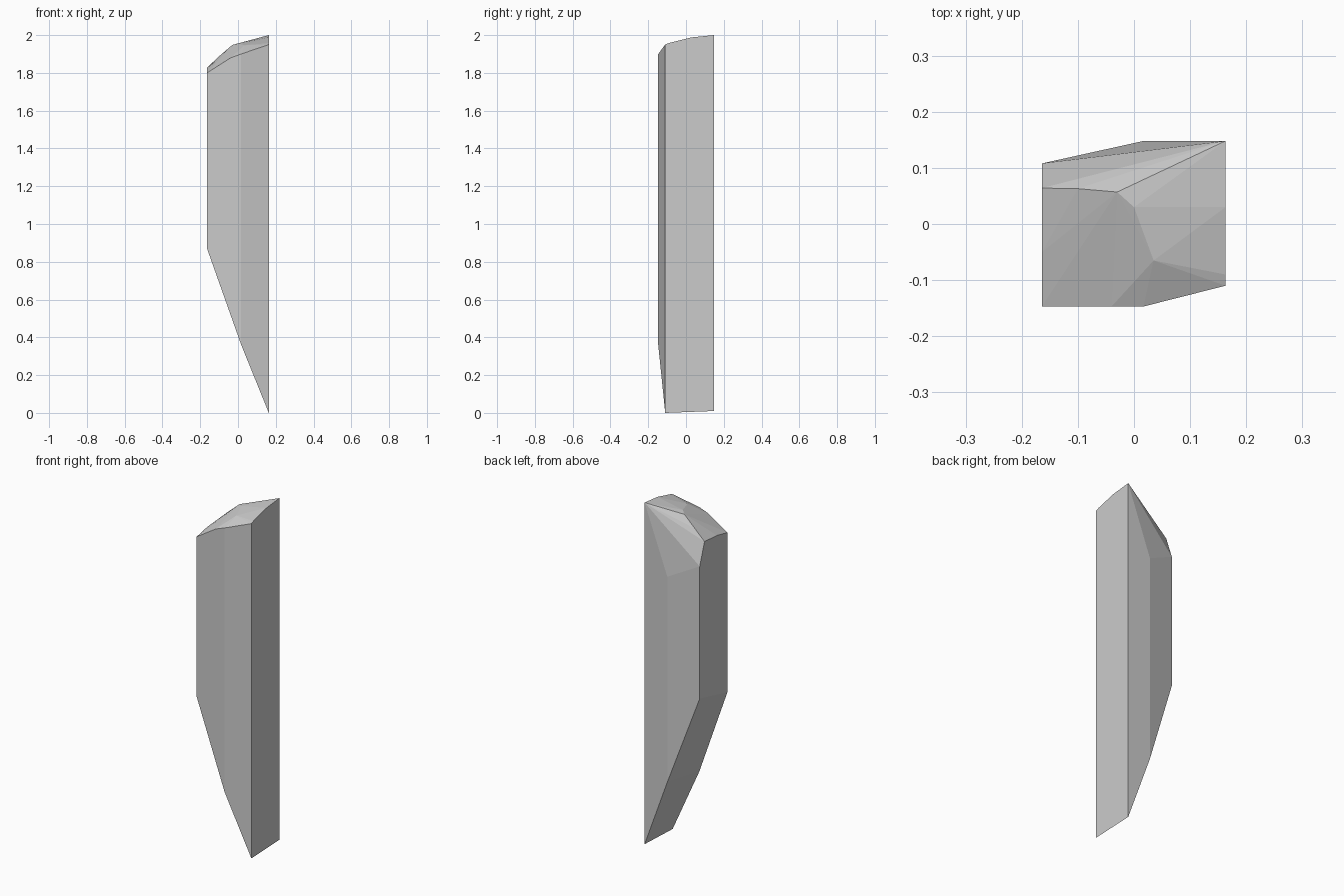
import bpy
import bmesh
from math import radians

if "Cube" in bpy.data.objects:
    bpy.data.objects.remove(bpy.data.objects["Cube"])

# Footprint corners: x, y, bottom height, top height
corners = [
    (-0.164, -0.147, 0.87, 1.80),
    (0.017, -0.147, 0.36, 1.90),
    (0.163, -0.11, 0.00, 1.95),
    (0.163, 0.148, 0.01, 2.00),
    (0.017, 0.148, 0.41, 1.607),
    (-0.164, 0.108, 0.93, 1.70),
]

# Facet points of the rounded crown
crown = [
    (-0.164, 0.064, 1.828), (-0.164, -0.05, 1.82),
    (-0.10, 0.063, 1.888), (-0.03, 0.057, 1.948),
    (0.0, 0.03, 1.956), (0.035, -0.065, 1.946),
    (-0.04, -0.147, 1.879), (0.163, -0.09, 1.958),
    (0.163, 0.03, 1.988),
]

# Faceted shard: hull around the corner edges and the crown
bm = bmesh.new()
for x, y, low, high in corners:
    bm.verts.new((x, y, low))
    bm.verts.new((x, y, high))
for point in crown:
    bm.verts.new(point)
bmesh.ops.convex_hull(bm, input=bm.verts[:])
loose = [v for v in bm.verts if not v.link_faces]
bmesh.ops.delete(bm, geom=loose, context='VERTS')

# Merge the coplanar triangles of the straight walls
bmesh.ops.dissolve_limit(bm, angle_limit=radians(0.5), verts=bm.verts[:], edges=bm.edges[:])
bmesh.ops.recalc_face_normals(bm, faces=bm.faces[:])

mesh = bpy.data.meshes.new("stone_shard")
bm.to_mesh(mesh)
bm.free()
shard = bpy.data.objects.new("stone_shard", mesh)
bpy.context.collection.objects.link(shard)
